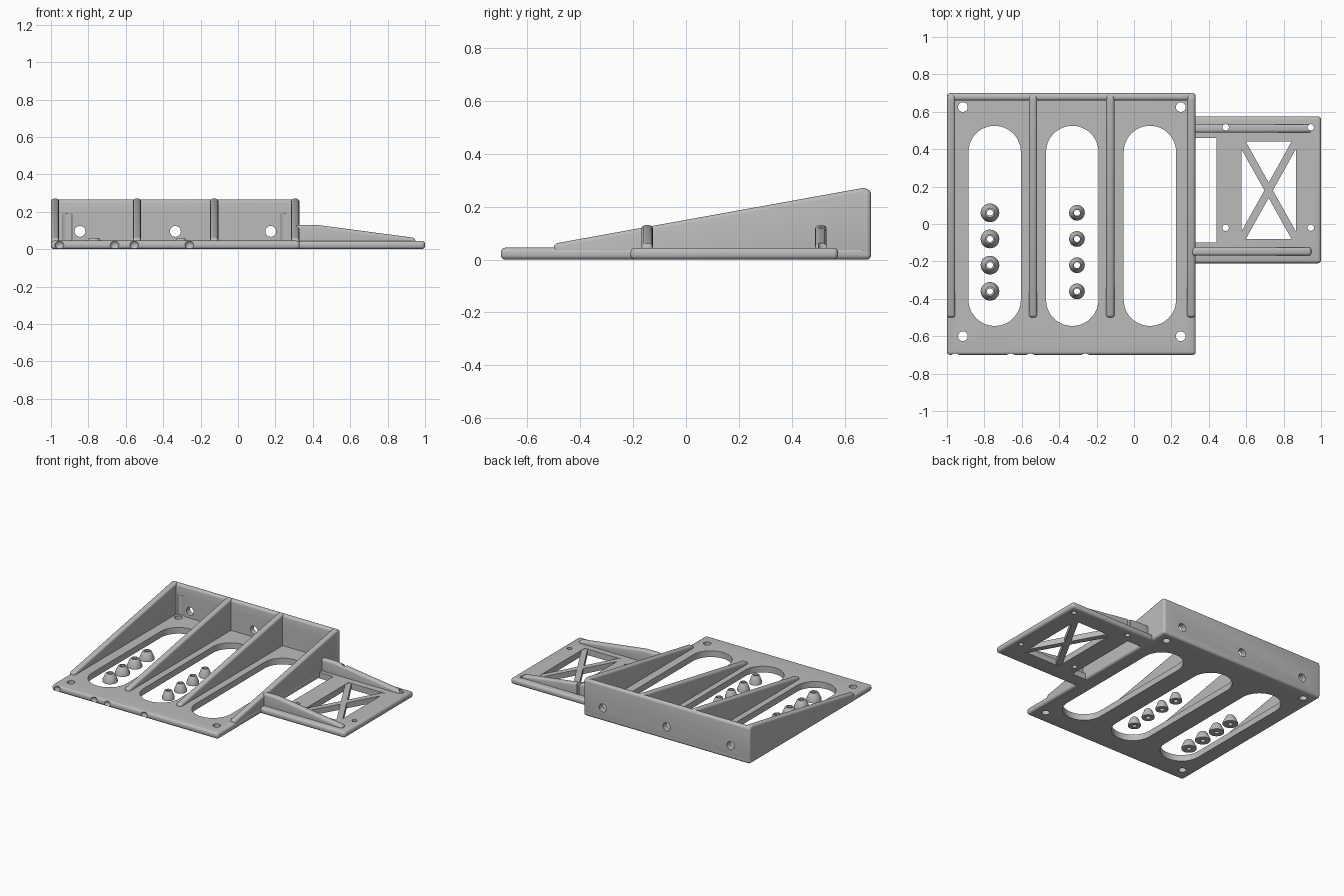
import bpy, bmesh, math
from mathutils import Matrix, Vector

if "Cube" in bpy.data.objects:
    bpy.data.objects.remove(bpy.data.objects["Cube"], do_unlink=True)

grey = bpy.data.materials.new("plain grey")
grey.use_nodes = True
grey.diffuse_color = (0.5, 0.5, 0.5, 1)
grey.node_tree.nodes["Principled BSDF"].inputs["Base Color"].default_value = (0.5, 0.5, 0.5, 1)

T = 0.045          # plate thickness
R = 0.017          # edge rounding


def finish(name, bm):
    bmesh.ops.recalc_face_normals(bm, faces=bm.faces)
    mesh = bpy.data.meshes.new(name)
    bm.to_mesh(mesh)
    bm.free()
    mesh.materials.append(grey)
    obj = bpy.data.objects.new(name, mesh)
    bpy.context.collection.objects.link(obj)
    return obj


def activate(obj):
    bpy.ops.object.select_all(action='DESELECT')
    obj.select_set(True)
    bpy.context.view_layer.objects.active = obj


def add_box(bm, lo, hi):
    lo, hi = Vector(lo), Vector(hi)
    m = Matrix.Translation((lo + hi) / 2) @ Matrix.Diagonal((*(hi - lo), 1))
    bmesh.ops.create_cube(bm, size=1, matrix=m)


def add_cylinder(bm, centre, r, depth, axis='Z', segs=32):
    turn = Matrix.Rotation(math.pi / 2, 4, 'X') if axis == 'Y' else Matrix()
    bmesh.ops.create_cone(bm, cap_ends=True, segments=segs, radius1=r, radius2=r,
                          depth=depth, matrix=Matrix.Translation(centre) @ turn)


def add_prism(bm, points, offset):
    face = bm.faces.new([bm.verts.new(p) for p in points])
    out = bmesh.ops.extrude_face_region(bm, geom=[face])['geom']
    bmesh.ops.translate(bm, vec=offset, verts=[v for v in out if isinstance(v, bmesh.types.BMVert)])


def round_edges(obj, width=R):
    activate(obj)
    mod = obj.modifiers.new("round", 'BEVEL')
    mod.width, mod.segments, mod.limit_method = width, 4, 'ANGLE'
    bpy.ops.object.modifier_apply(modifier=mod.name)


def cut(obj, bm):
    cutter = finish("cutter", bm)
    cutter.hide_render = True
    activate(obj)
    mod = obj.modifiers.new("cut", 'BOOLEAN')
    mod.operation, mod.solver, mod.object = 'DIFFERENCE', 'EXACT', cutter
    bpy.ops.object.modifier_apply(modifier=mod.name)
    bpy.data.objects.remove(cutter, do_unlink=True)


def smooth(obj):
    activate(obj)
    bpy.ops.object.shade_smooth_by_angle(angle=math.radians(35))


def rounded_box(name, lo, hi):
    bm = bmesh.new()
    add_box(bm, lo, hi)
    obj = finish(name, bm)
    round_edges(obj)
    return obj


screws = [(x, y) for x in (-0.915, 0.25) for y in (-0.6, 0.625)]

# Main plate with three long slots, corner holes and dents in the front edge
plate = rounded_box("main_plate", (-1, -0.7, 0), (0.33, 0.7, T))
bm = bmesh.new()
for x in (-0.745, -0.33, 0.085):
    r, y0, y1 = 0.14, -0.545, 0.525
    outline = []
    for i in range(50):
        a = math.pi * (i % 25) / 24 + (math.pi if i >= 25 else 0)
        cy = y1 - r if i < 25 else y0 + r
        outline.append((x + r * math.cos(a), cy + r * math.sin(a), -0.1))
    add_prism(bm, outline, (0, 0, 0.3))
for x, y in screws:
    add_cylinder(bm, (x, y, 0), 0.026, 0.3)
for x in (-0.955, -0.66, -0.555, -0.26):
    bmesh.ops.create_uvsphere(bm, u_segments=20, v_segments=12, radius=0.025,
                              matrix=Matrix.Translation((x, -0.708, 0.022)))
cut(plate, bm)
smooth(plate)

# Back wall with screw holes and driver grooves
wall = rounded_box("back_wall", (-1, 0.66, 0), (0.33, 0.7, 0.265))
bm = bmesh.new()
for x in (-0.845, -0.335, 0.175):
    add_cylinder(bm, (x, 0.68, 0.095), 0.029, 0.3, 'Y')
for x, y in screws:
    if y > 0:
        add_cylinder(bm, (x, y, 0.118), 0.044, 0.145)
cut(wall, bm)
smooth(wall)

# Sloping ribs across the main plate
for i, x in enumerate((-0.978, -0.54, -0.127, 0.306)):
    bm = bmesh.new()
    profile = [(-0.5, 0.01), (-0.5, 0.06), (0.665, 0.27), (0.69, 0.27), (0.69, 0.01)]
    add_prism(bm, [(x - 0.022, y, z) for y, z in profile], (0.044, 0, 0))
    rib = finish(f"sloping_rib_{i + 1}", bm)
    round_edges(rib, 0.015)
    smooth(rib)

# Tapered hollow standoffs in two rows
for row, (x, r) in enumerate(((-0.77, 0.05), (-0.305, 0.042))):
    for i in range(4):
        bm = bmesh.new()
        section = [(0.016, 0), (r, 0), (r, 0.012), (r * 0.62, 0.054), (r * 0.5, 0.06), (0.016, 0.06)]
        ring = [bm.verts.new((a, 0, z)) for a, z in section]
        edges = [bm.edges.new((ring[j], ring[j - 1])) for j in range(len(ring))]
        bmesh.ops.spin(bm, geom=ring + edges, cent=(0, 0, 0), axis=(0, 0, 1),
                       angle=math.tau, steps=28)
        bmesh.ops.remove_doubles(bm, verts=bm.verts, dist=0.0005)
        bmesh.ops.translate(bm, vec=(x, 0.06 - 0.14 * i, 0), verts=bm.verts)
        smooth(finish(f"standoff_{row + 1}_{i + 1}", bm))

# Side plate with gap and window
mounts = [(x, y) for x in (0.49, 0.945) for y in (-0.02, 0.517)]
side = rounded_box("side_plate", (0.3, -0.21, 0.0005), (1, 0.575, T - 0.0005))
bm = bmesh.new()
add_box(bm, (0.28, -0.1, -0.1), (0.44, 0.46, 0.2))
add_box(bm, (0.575, -0.08, -0.1), (0.865, 0.44, 0.2))
for x, y in mounts:
    add_cylinder(bm, (x, y, 0), 0.017, 0.3)
cut(side, bm)
smooth(side)

# Crossed braces in the window
for i, s in enumerate((1, -1)):
    bm = bmesh.new()
    add_box(bm, (-0.31, -0.02, 0.002), (0.31, 0.02, T - 0.003))
    turn = Matrix.Rotation(s * math.atan2(0.52, 0.29), 4, 'Z')
    bm.transform(Matrix.Translation((0.72, 0.18, 0)) @ turn)
    finish(f"cross_brace_{i + 1}", bm)

# Tapering ribs along the side plate
for name, y in (("front_side_rib", -0.147), ("rear_side_rib", 0.51)):
    bm = bmesh.new()
    profile = [(0.31, 0.01), (0.31, 0.13), (0.42, 0.13), (0.948, 0.06), (0.948, 0.01)]
    add_prism(bm, [(x, y - 0.022, z) for x, z in profile], (0, 0.044, 0))
    rib = finish(name, bm)
    round_edges(rib, 0.015)
    if y > 0:
        bm = bmesh.new()
        for x, hy in mounts:
            if hy > 0:
                add_cylinder(bm, (x, hy, 0), 0.017, 0.5)
        cut(rib, bm)
    smooth(rib)
